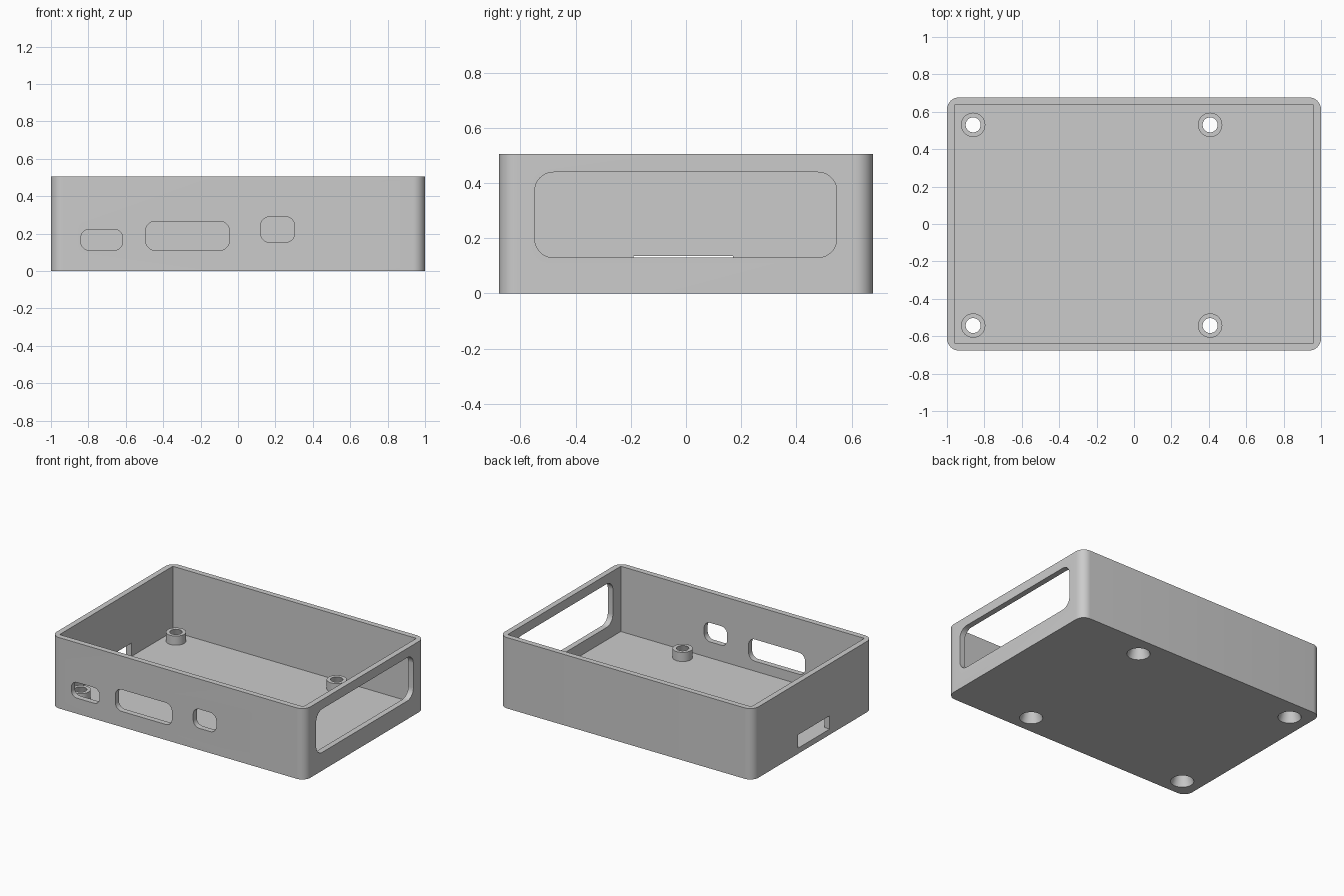
import bpy, bmesh, math
from mathutils import Vector

cube = bpy.data.objects.get("Cube")
if cube:
    bpy.data.objects.remove(cube, do_unlink=True)

HX, HY, H = 1.0, 0.677, 0.505     # half width, half depth, height
WALL = 0.04
BOSS_TOP = 0.105

grey = bpy.data.materials.new("light_grey_plastic")
grey.use_nodes = True
colour = (0.6, 0.6, 0.6, 1)
grey.diffuse_color = colour
grey.node_tree.nodes["Principled BSDF"].inputs["Base Color"].default_value = colour


def make_object(name, bm):
    bmesh.ops.recalc_face_normals(bm, faces=bm.faces)
    mesh = bpy.data.meshes.new(name)
    bm.to_mesh(mesh)
    bm.free()
    mesh.materials.append(grey)
    obj = bpy.data.objects.new(name, mesh)
    bpy.context.collection.objects.link(obj)
    return obj


def rounded_prism(name, u, v, depth, radius, axis, steps=10):
    """Rounded rectangle over ranges u and v, extruded along axis over depth."""
    place = {"x": lambda a, b, d: (d, a, b),
             "y": lambda a, b, d: (a, d, b),
             "z": lambda a, b, d: (a, b, d)}[axis]
    corners = [(u[1], v[1], -1, -1), (u[0], v[1], 1, -1),
               (u[0], v[0], 1, 1), (u[1], v[0], -1, 1)]
    outline = []
    for i, (a, b, sa, sb) in enumerate(corners):
        if radius == 0:
            outline.append((a, b))
            continue
        for k in range(steps + 1):
            t = math.pi / 2 * (i + k / steps)
            outline.append((a + radius * (sa + math.cos(t)),
                            b + radius * (sb + math.sin(t))))
    bm = bmesh.new()
    face = bm.faces.new([bm.verts.new(place(a, b, depth[0])) for a, b in outline])
    out = bmesh.ops.extrude_face_region(bm, geom=[face])
    moved = [g for g in out["geom"] if isinstance(g, bmesh.types.BMVert)]
    bmesh.ops.translate(bm, verts=moved,
                        vec=Vector(place(0, 0, depth[1] - depth[0])))
    return make_object(name, bm)


def cone(name, x, y, z0, z1, r0, r1):
    bm = bmesh.new()
    bmesh.ops.create_cone(bm, cap_ends=True, segments=48, radius1=r0,
                          radius2=r1, depth=z1 - z0)
    bmesh.ops.translate(bm, verts=bm.verts, vec=(x, y, (z0 + z1) / 2))
    return make_object(name, bm)


def combine(target, tool, operation):
    """Apply a boolean and discard the tool."""
    tool.hide_render = True
    mod = target.modifiers.new(operation, "BOOLEAN")
    mod.operation, mod.solver, mod.object = operation, "EXACT", tool
    bpy.context.view_layer.objects.active = target
    bpy.ops.object.modifier_apply(modifier=mod.name)
    bpy.data.objects.remove(tool, do_unlink=True)


# Open tray with rounded outer corners and a square cavity
case = rounded_prism("case_tray", (-HX, HX), (-HY, HY), (0, H), 0.065, "z")
IX, IY = HX - WALL, HY - WALL
combine(case, rounded_prism("cavity", (-IX, IX), (-IY, IY), (WALL, H + 0.1), 0, "z"),
        "DIFFERENCE")

# Standoffs with tapered screw holes
spots = [(x, y) for x in (-0.86, 0.407) for y in (-0.543, 0.53)]
for x, y in spots:
    combine(case, cone("standoff", x, y, WALL / 2, BOSS_TOP, 0.065, 0.065), "UNION")
taper = (0.075 - 0.04) / BOSS_TOP
for x, y in spots:
    combine(case, cone("screw_hole", x, y, -0.02, BOSS_TOP + 0.02,
                       0.075 + 0.02 * taper, 0.04 - 0.02 * taper), "DIFFERENCE")

# Port openings in the front wall
for u, v, r in (((-0.84, -0.617), (0.111, 0.223), 0.045),
                ((-0.493, -0.047), (0.111, 0.266), 0.05),
                ((0.121, 0.303), (0.154, 0.29), 0.048)):
    combine(case, rounded_prism("front_port", u, v, (-HY - 0.1, -IY + 0.02), r, "y"),
            "DIFFERENCE")

# Large opening in the left wall, card slot in the opposite wall
combine(case, rounded_prism("side_window", (-0.548, 0.546), (0.13, 0.439),
                            (IX - 0.02, HX + 0.1), 0.068, "x"), "DIFFERENCE")
combine(case, rounded_prism("card_slot", (-0.19, 0.17), (WALL, 0.135),
                            (-HX - 0.1, -IX + 0.02), 0, "x"), "DIFFERENCE")

# Smooth rounded corners and holes, sharp edges elsewhere
bpy.ops.object.select_all(action="DESELECT")
case.select_set(True)
bpy.context.view_layer.objects.active = case
bpy.ops.object.shade_smooth_by_angle(angle=math.radians(30))
